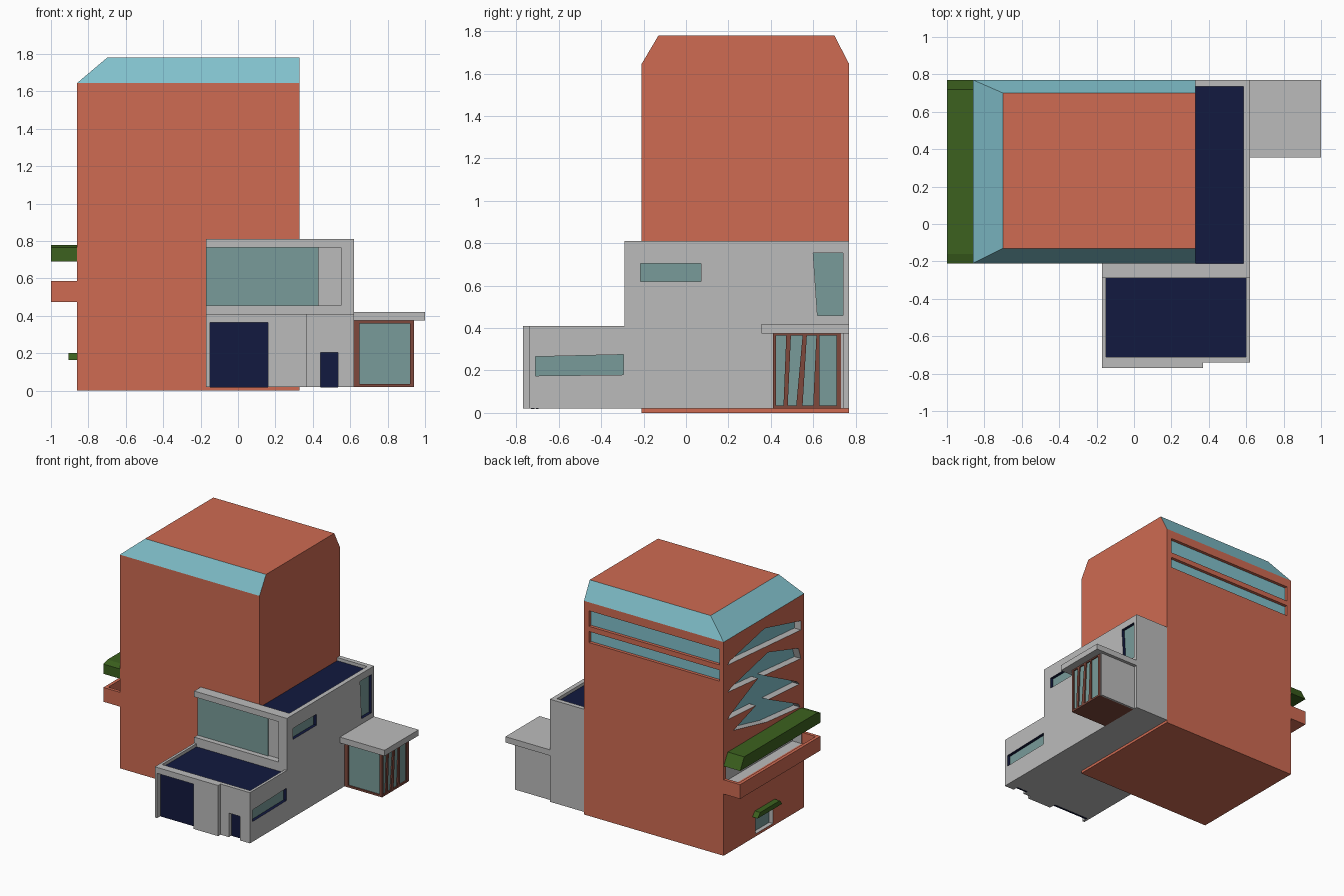
import bpy, bmesh
from mathutils import Vector

if "Cube" in bpy.data.objects:
    bpy.data.objects.remove(bpy.data.objects["Cube"])


def mat(name, r, g, b):
    m = bpy.data.materials.new(name)
    m.diffuse_color = (r, g, b, 1)
    m.use_nodes = True
    m.node_tree.nodes["Principled BSDF"].inputs["Base Color"].default_value = m.diffuse_color
    return m


ORANGE = mat("terracotta", .62, .145, .085)
SKY = mat("sky_glass", .22, .53, .60)
TEAL = mat("teal_glass", .19, .33, .32)
NAVY = mat("navy", .006, .010, .05)
GREEN = mat("green", .045, .12, .013)
BROWN = mat("brown", .21, .065, .045)
GREY = mat("grey", .5, .5, .5)


def prism(name, axis, pts, a, b, m):
    """Extrude a 2D outline along an axis from a to b."""
    def p3(p, d):
        return {'x': (d, p[0], p[1]), 'y': (p[0], d, p[1]), 'z': (p[0], p[1], d)}[axis]
    bm = bmesh.new()
    lo = [bm.verts.new(p3(p, a)) for p in pts]
    hi = [bm.verts.new(p3(p, b)) for p in pts]
    bm.faces.new(lo)
    bm.faces.new(hi)
    n = len(pts)
    for i in range(n):
        j = (i + 1) % n
        bm.faces.new((lo[i], lo[j], hi[j], hi[i]))
    bmesh.ops.recalc_face_normals(bm, faces=bm.faces)
    me = bpy.data.meshes.new(name)
    bm.to_mesh(me)
    bm.free()
    me.materials.append(m)
    ob = bpy.data.objects.new(name, me)
    bpy.context.collection.objects.link(ob)
    return ob


def rect(u0, u1, v0, v1):
    return [(u0, v0), (u1, v0), (u1, v1), (u0, v1)]


def box(name, x0, x1, y0, y1, z0, z1, m):
    return prism(name, 'z', rect(x0, x1, y0, y1), z0, z1, m)


def cut(ob, axis, pts, a, b, m):
    """Subtract a prism; the cut walls take material m."""
    c = prism("cutter", axis, pts, a, b, m)
    mod = ob.modifiers.new("cut", 'BOOLEAN')
    mod.operation, mod.object, mod.solver = 'DIFFERENCE', c, 'EXACT'
    mod.material_mode = 'TRANSFER'
    dg = bpy.context.evaluated_depsgraph_get()
    me = bpy.data.meshes.new_from_object(ob.evaluated_get(dg))
    ob.modifiers.clear()
    ob.data = me
    bpy.data.objects.remove(c)


def window(ob, name, axis, pts, face, d, glass, reveal):
    """Recess of signed depth d with a pane at its back."""
    cut(ob, axis, pts, face - (.02 if d > 0 else -.02), face + d, reveal)
    prism(name, axis, pts, face + .8 * d, face + 1.1 * d, glass)


# tower with glazed slopes on front, back and left
tower = box("tower", -.86, .33, -.21, .77, 0, 1.645, ORANGE)
tower.data.materials.append(SKY)
bm = bmesh.new()
bm.from_mesh(tower.data)
top = max(bm.faces, key=lambda f: f.calc_center_median().z)
ret = bmesh.ops.extrude_face_region(bm, geom=[top])
for v in [g for g in ret['geom'] if isinstance(g, bmesh.types.BMVert)]:
    v.co = Vector((max(v.co.x, -.70), min(max(v.co.y, -.13), .70), 1.78))
if top.is_valid:
    bmesh.ops.delete(bm, geom=[top], context='FACES_ONLY')
bmesh.ops.recalc_face_normals(bm, faces=bm.faces)
for f in bm.faces:
    if .2 < f.normal.z < .95:
        f.material_index = 1
bm.to_mesh(tower.data)
bm.free()

# strip windows on the back
for i, (z0, z1) in enumerate([(1.46, 1.58), (1.335, 1.42)]):
    window(tower, f"back_strip_{i}", 'y', rect(-.825, .287, z0, z1), .77, -.03, SKY, ORANGE)

# angular windows with sloping sills on the left side
SHAPES = [
    [(.72, 1.45), (-.17, 1.38), (-.17, 1.45), (.27, 1.56), (.70, 1.47)],
    [(.72, 1.24), (-.17, 1.16), (-.14, 1.25), (.23, 1.36), (.68, 1.26)],
    [(.72, 1.03), (-.15, .97), (-.12, 1.00), (.32, 1.22), (.70, 1.05)],
    [(.65, .92), (.25, .83), (-.16, .79), (-.14, .82), (.30, 1.03)],
]
for i, s in enumerate(SHAPES):
    window(tower, f"left_window_{i}", 'x', s, -.86, .07, SKY, GREY)

# loggia opening and side door on the left
window(tower, "loggia_back_wall", 'x', rect(-.18, .74, .50, .68), -.86, .10, GREY, GREY)
window(tower, "side_door", 'x', rect(.17, .385, .02, .16), -.86, .04, TEAL, GREY)

# balcony, green canopy and door awning
balcony = box("balcony", -1, -.86, -.21, .77, .475, .585, ORANGE)
cut(balcony, 'z', rect(-.975, -.85, -.185, .745), .50, .70, ORANGE)
prism("green_canopy", 'x', [(.77, .69), (.72, .78), (-.16, .78), (-.21, .765), (-.21, .69)],
      -1, -.86, GREEN)
prism("door_awning", 'x', [(.42, .165), (.39, .20), (.15, .20), (.12, .165)], -.905, -.86, GREEN)

# upper annex, L-shaped around the tower
upper = prism("upper_annex", 'z', [(-.17, -.29), (.62, -.29), (.62, .77), (.33, .77),
                                   (.33, -.21), (-.17, -.21)], .02, .81, GREY)
window(upper, "upper_roof", 'z', rect(.325, .585, -.21, .735), .81, -.03, NAVY, GREY)
cut(upper, 'y', rect(-.20, .55, .455, .765), -.32, -.24, GREY)
box("front_glazing", -.17, .43, -.25, -.235, .455, .765, TEAL)
window(upper, "side_window_high", 'x', rect(-.215, .07, .62, .705), .62, -.03, TEAL, NAVY)
window(upper, "side_window_tall", 'x', [(.62, .46), (.74, .46), (.74, .755), (.60, .755)],
       .62, -.03, TEAL, NAVY)

# lower annex with garage
lower = prism("lower_annex", 'z', [(-.17, -.77), (.37, -.77), (.37, -.74), (.62, -.74),
                                   (.62, -.29), (-.17, -.29)], .02, .41, GREY)
window(lower, "lower_roof", 'z', rect(-.15, .60, -.71, -.285), .41, -.03, NAVY, GREY)
window(lower, "garage_door", 'y', rect(-.15, .16, .018, .365), -.77, .05, NAVY, GREY)
window(lower, "small_door", 'y', rect(.44, .535, .018, .205), -.74, .04, NAVY, GREY)
side = [(-.71, .175), (-.295, .18), (-.295, .275), (-.71, .265)]
window(lower, "side_window_low", 'x', side, .62, -.03, TEAL, NAVY)

# entrance porch
porch = box("porch", .62, .94, .41, .73, .02, .38, BROWN)
window(porch, "porch_front_glass", 'y', rect(.65, .92, .035, .36), .41, .012, TEAL, BROWN)
PANES = [(.425, .46, .425, .473), (.48, .52, .495, .55), (.55, .60, .57, .615), (.63, .71, .63, .71)]
for i, (b0, b1, t0, t1) in enumerate(PANES):
    window(porch, f"porch_side_glass_{i}", 'x', [(b0, .035), (b1, .035), (t1, .365), (t0, .365)],
           .94, -.012, TEAL, BROWN)
box("porch_back_wall", .62, .935, .73, .745, .02, .38, GREY)
box("porch_roof", .62, 1, .355, .77, .375, .42, GREY)
